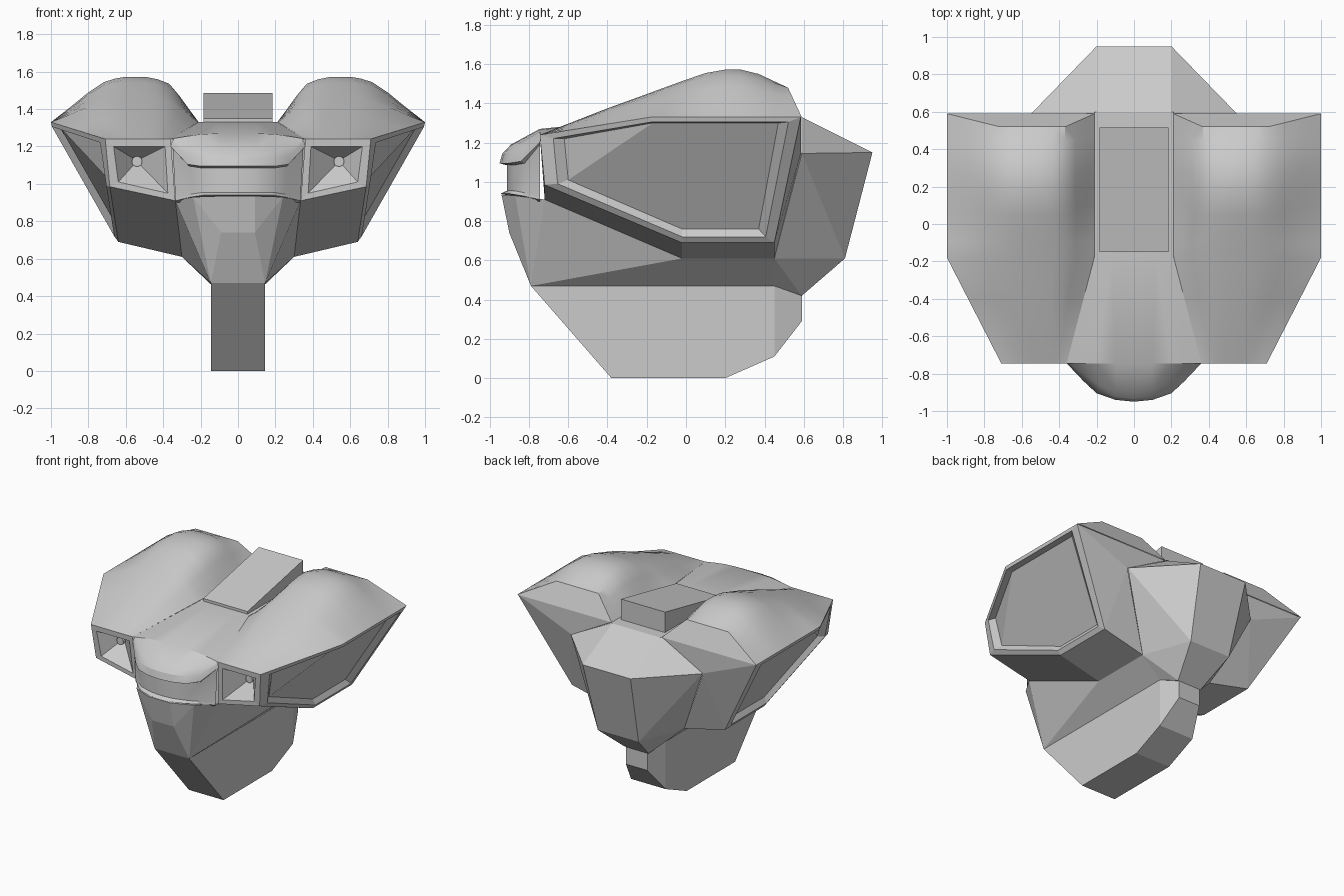
import bpy, bmesh, math
from mathutils import Vector

if "Cube" in bpy.data.objects:
    bpy.data.objects.remove(bpy.data.objects["Cube"])


def finish(name, bm, mirror=False, smooth=None):
    bmesh.ops.remove_doubles(bm, verts=bm.verts, dist=0.0005)
    bmesh.ops.recalc_face_normals(bm, faces=bm.faces)
    me = bpy.data.meshes.new(name)
    bm.to_mesh(me)
    bm.free()
    ob = bpy.data.objects.new(name, me)
    bpy.context.collection.objects.link(ob)
    if mirror:
        ob.modifiers.new("mirror", 'MIRROR')
    if smooth:
        bpy.ops.object.select_all(action='DESELECT')
        ob.select_set(True)
        bpy.context.view_layer.objects.active = ob
        bpy.ops.object.shade_smooth_by_angle(angle=math.radians(smooth))
    return ob


def hull(name, half):
    """Faceted symmetric block from the points of its right half."""
    bm = bmesh.new()
    for x, y, z in half:
        for s in (1, -1):
            bm.verts.new((s * x, y, z))
    r = bmesh.ops.convex_hull(bm, input=bm.verts)
    bmesh.ops.delete(bm, geom=list({v for v in r["geom_interior"] if isinstance(v, bmesh.types.BMVert)}), context='VERTS')
    bmesh.ops.dissolve_limit(bm, angle_limit=math.radians(2), verts=bm.verts, edges=bm.edges)
    return finish(name, bm)


def bridge(bm, a, b, closed=True):
    n = len(a)
    for i in range(n if closed else n - 1):
        j = (i + 1) % n
        bm.faces.new((a[i], a[j], b[j], b[i]))


def interp(t, pts):
    for (a, va), (b, vb) in zip(pts, pts[1:]):
        if t <= b:
            return va + (vb - va) * max(0, t - a) / (b - a)
    return pts[-1][1]


# Keel, belly and rear body
hull("keel", [(.145, -.79, .47), (.145, -.38, 0), (.145, .2, 0), (.145, .45, .11),
              (.09, .59, .29), (.09, .59, .42), (.145, .45, .47)])
hull("belly", [(.145, -.79, .47), (.145, .45, .47), (.3, -.02, .61), (.3, .45, .61),
               (.335, -.72, .91), (.09, -.94, .935), (.09, -.9, .74),
               (.2, -.84, .74), (.24, -.87, .93)])
hull("rear_body", [(.2, .59, 1.33), (.2, .95, 1.15), (.55, .59, 1.145), (.3, .45, .61),
                   (.17, .81, .61), (.1, .59, .42), (.145, .45, .47), (.2, .4, 1.33)])

# Side pod: intake frame, ramped underside, recessed side panel, back wall
bm = bmesh.new()
V = lambda pts: [bm.verts.new(p) for p in pts]
frame = V([(.36, -.745, 1.24), (.71, -.745, 1.24), (.685, -.72, .985), (.335, -.72, .91)])
mouth = V([(.39, -.742, 1.2), (.665, -.742, 1.2), (.64, -.722, 1.01), (.375, -.72, .95)])
throat = V([(.53, -.6, 1.13), (.55, -.6, 1.13), (.55, -.6, 1.11), (.53, -.6, 1.11)])
bridge(bm, frame, mouth)
bridge(bm, mouth, throat)
bm.faces.new(throat)
tip_f, tip_r, low_r, low_f = V([(1, -.18, 1.33), (1, .585, 1.33), (.64, .45, .69), (.64, -.02, .69)])
in_f, in_r, back_mid, back_in = V([(.3, -.02, .61), (.3, .45, .61), (.55, .585, 1.145), (.21, .585, 1.33)])
bm.faces.new((frame[2], frame[3], in_f, low_f))
bm.faces.new((low_f, in_f, in_r, low_r))
bm.faces.new((low_r, in_r, back_mid))
bm.faces.new((low_r, back_mid, tip_r))
bm.faces.new((tip_r, back_mid, back_in))
rim = [frame[1], tip_f, tip_r, low_r, low_f, frame[2]]
panel_co = [(.72, -.62, 1.22), (.95, -.17, 1.30), (.95, .47, 1.30),
            (.64, .37, .76), (.64, -.02, .76), (.68, -.6, 1.01)]
lip = V([r.co.lerp(Vector(c), .55) + Vector((.022, 0, -.008)) for r, c in zip(rim, panel_co)])
panel = V(panel_co)
bridge(bm, rim, lip)
bridge(bm, lip, panel)
bm.faces.new((panel[0], panel[1], panel[5]))
bm.faces.new(panel[1:])
finish("side_pod", bm, mirror=True)

# Small barrel in each intake
bm = bmesh.new()
bmesh.ops.create_cone(bm, cap_ends=True, segments=12, radius1=.028, radius2=.028, depth=.06)
for v in bm.verts:
    v.co = Vector((.54 + v.co.x, -.61 + v.co.z, 1.12 + v.co.y))
finish("barrel", bm, mirror=True)

# Domed wing: cross profile scaled along the length
PROFILE = [(0, 0), (.06, .26), (.13, .58), (.2, .85), (.28, .95), (.36, 1), (.5, 1),
           (.57, .96), (.645, .88), (.75, .65), (.87, .33), (1, 0)]
CREST = [(-.745, 1.24), (-.4, 1.375), (-.18, 1.455), (-.03, 1.51), (.1, 1.555),
         (.2, 1.572), (.28, 1.572), (.37, 1.55), (.52, 1.48)]
bm = bmesh.new()
ys = [-.745, -.6, -.4, -.18, -.1, -.03, .05, .1, .2, .28, .37, .45, .52]
rows = []
for y in ys:
    x0 = interp(y, [(-.745, .36), (-.17, .21), (.52, .21)])
    x1 = interp(y, [(-.745, .71), (-.18, 1), (.52, 1)])
    z0 = interp(y, [(-.745, 1.24), (-.18, 1.33), (.52, 1.33)])
    crest = interp(y, CREST)
    row = []
    for t, h in PROFILE:
        yy = y
        if y == .52:  # back ridge bends rearward at both ends
            h = interp(t, [(0, 0), (.2, 1), (.645, 1), (1, 0)])
            yy = interp(t, [(0, .59), (.2, .52), (.645, .52), (1, .59)])
        row.append(bm.verts.new((x0 + (x1 - x0) * t, yy, z0 + (crest - z0) * h)))
    rows.append(row)
for a, b in zip(rows, rows[1:]):
    bridge(bm, a, b, closed=False)
base = [bm.verts.new((v.co.x, .59, 1.33)) for v in rows[-1]]
bridge(bm, rows[-1], base, closed=False)
bmesh.ops.dissolve_degenerate(bm, dist=.0005, edges=bm.edges)
finish("wing", bm, mirror=True, smooth=32)

# Centre deck and nose with visor lip, right half mirrored
bm = bmesh.new()
X = [.36, .27, .2, .1, 0]
Y = [-.745, -.84, -.905, -.94, -.95]


def nose_row(sx, sy, zs):
    return [bm.verts.new((x * sx, -.745 + (y + .745) * sy, z)) for x, y, z in zip(X, Y, zs)]


deck = [[bm.verts.new((w * x / .36, y, z)) for x in X]
        for y, w, z in ((.6, .21, 1.33), (-.17, .21, 1.33))]
nose = deck + [
    nose_row(1, 0, [1.24, 1.255, 1.265, 1.27, 1.27]),
    nose_row(.95, .72, [1.235, 1.195, 1.19, 1.19, 1.19]),
    nose_row(.98, .93, [1.225, 1.15, 1.145, 1.145, 1.145]),
    nose_row(1, 1, [1.2, 1.105, 1.095, 1.095, 1.095]),
    nose_row(.97, .82, [1.19, 1.095, 1.085, 1.085, 1.085]),
    nose_row(.93, .82, [.93, .945, .955, .955, .955]),
    nose_row(.93, .97, [.91, .93, .94, .94, .94]),
    nose_row(.9, .6, [.9, .91, .92, .92, .92])]
for a, b in zip(nose, nose[1:]):
    bridge(bm, a, b, closed=False)
finish("deck_and_nose", bm, mirror=True, smooth=25)

# Sloped hatch on the deck
hull("hatch", [(.185, -.15, 1.325), (.185, -.15, 1.35), (.185, .515, 1.485), (.185, .515, 1.325)])
